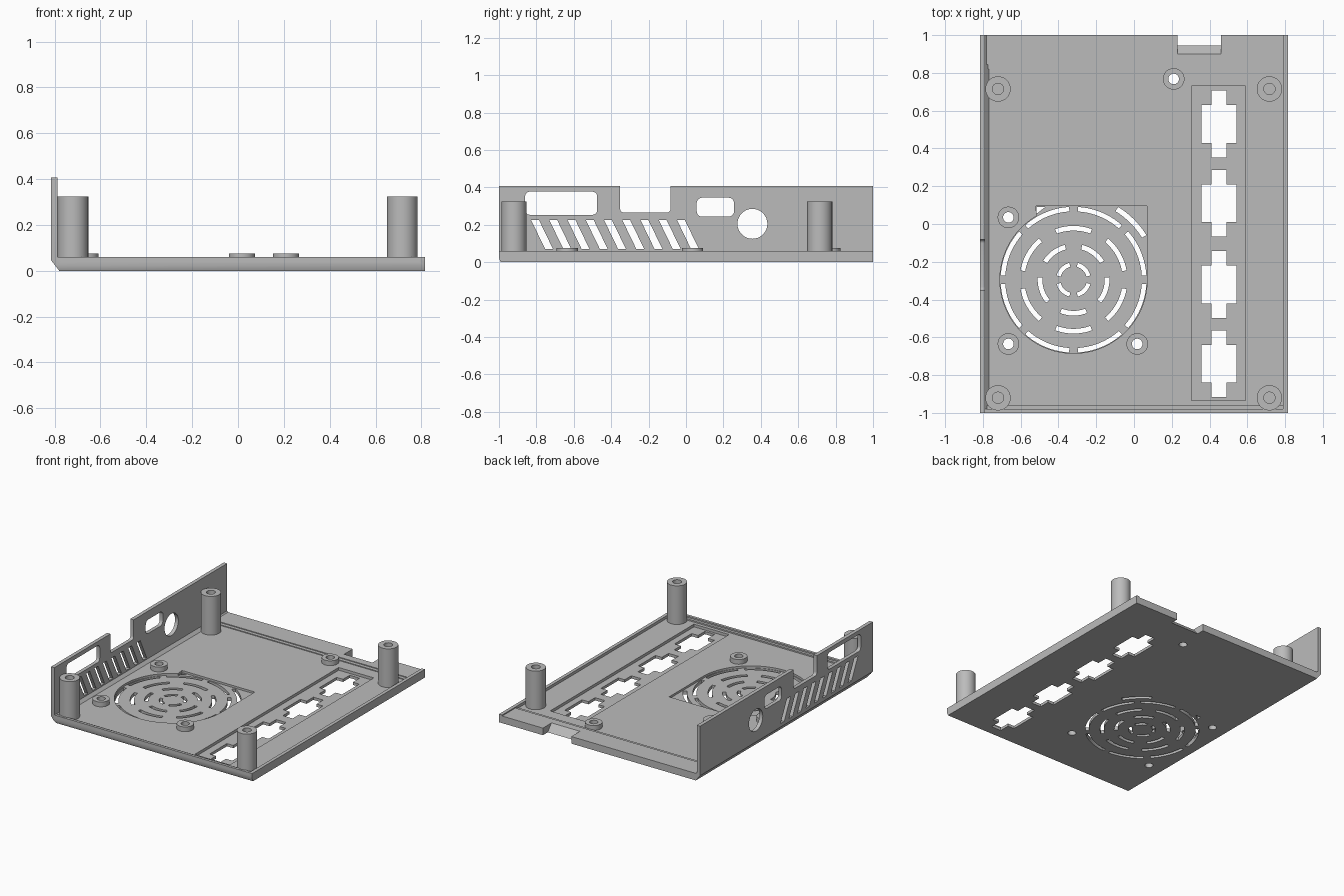
import bpy, bmesh, math
from mathutils import Vector

if "Cube" in bpy.data.objects:
    bpy.data.objects.remove(bpy.data.objects["Cube"])

grey = bpy.data.materials.new("plastic_grey")
grey.diffuse_color = (0.5, 0.5, 0.5, 1)
grey.use_nodes = True
grey.node_tree.nodes["Principled BSDF"].inputs["Base Color"].default_value = grey.diffuse_color


def finish(name, bm):
    bmesh.ops.recalc_face_normals(bm, faces=bm.faces[:])
    me = bpy.data.meshes.new(name)
    bm.to_mesh(me)
    bm.free()
    me.materials.append(grey)
    ob = bpy.data.objects.new(name, me)
    bpy.context.collection.objects.link(ob)
    return ob


def prisms(name, outlines, axis, lo, hi):
    """Extrude 2D outlines along an axis (x: yz outline, y: xz, z: xy)."""
    bm = bmesh.new()
    place = {"x": lambda a, b, t: (t, a, b), "y": lambda a, b, t: (a, t, b),
             "z": lambda a, b, t: (a, b, t)}[axis]
    for pts in outlines:
        low = [bm.verts.new(place(a, b, lo)) for a, b in pts]
        high = [bm.verts.new(place(a, b, hi)) for a, b in pts]
        bm.faces.new(low)
        bm.faces.new(high)
        n = len(pts)
        for i in range(n):
            j = (i + 1) % n
            bm.faces.new((low[i], low[j], high[j], high[i]))
    return finish(name, bm)


def cut(targets, cutter):
    for ob in targets:
        mod = ob.modifiers.new("cut", "BOOLEAN")
        mod.operation, mod.solver, mod.object = "DIFFERENCE", "EXACT", cutter
        bpy.context.view_layer.objects.active = ob
        bpy.ops.object.modifier_apply(modifier=mod.name)
    bpy.data.objects.remove(cutter)


def arc(cx, cy, r, a0, a1, n):
    return [(cx + r * math.cos(math.radians(a0 + (a1 - a0) * i / n)),
             cy + r * math.sin(math.radians(a0 + (a1 - a0) * i / n))) for i in range(n + 1)]


def circle(cx, cy, r, n=32):
    return arc(cx, cy, r, 0, 360, n)[:-1]


def slot(cx, cy, r0, r1, mid, span):
    a, b = mid - span / 2, mid + span / 2
    return arc(cx, cy, r1, a, b, 10) + arc(cx, cy, r0, b, a, 10)


def rect(x0, x1, y0, y1):
    return [(x0, y0), (x1, y0), (x1, y1), (x0, y1)]


def round_rect(x0, x1, y0, y1, r):
    return (arc(x1 - r, y1 - r, r, 0, 90, 5) + arc(x0 + r, y1 - r, r, 90, 180, 5)
            + arc(x0 + r, y0 + r, r, 180, 270, 5) + arc(x1 - r, y0 + r, r, 270, 360, 5))


def lathe(name, profile, x, y):
    bm = bmesh.new()
    vs = [bm.verts.new((r, 0, z)) for r, z in profile]
    es = [bm.edges.new(p) for p in zip(vs, vs[1:])]
    bmesh.ops.spin(bm, geom=vs + es, cent=(0, 0, 0), axis=(0, 0, 1),
                   angle=math.tau, steps=32)
    bmesh.ops.remove_doubles(bm, verts=bm.verts[:], dist=1e-4)
    bmesh.ops.translate(bm, verts=bm.verts[:], vec=Vector((x, y, 0)))
    return finish(name, bm)


# Tray: floor, right rim and tall left wall from one section
FLOOR, RIM = 0.04, 0.06
tray = prisms("tray", [[(-0.78, 0), (0.815, 0), (0.815, RIM), (0.79, RIM), (0.79, FLOOR),
                        (-0.768, FLOOR), (-0.788, RIM), (-0.788, 0.407), (-0.815, 0.407),
                        (-0.815, 0.045)]], "y", -1, 1)

# Stepped front lip and rear ledge
front_lip = prisms("front_lip", [[(-1, 0.03), (-0.96, 0.03), (-0.96, 0.05), (-0.98, 0.05),
                                  (-0.98, RIM), (-1, RIM)]], "x", -0.79, 0.814)
rear_ledge = prisms("rear_ledge", [[(0.82, 0.03), (1, 0.03), (1, 0.052), (0.845, 0.052),
                                    (0.845, 0.046), (0.82, 0.046)]], "x", -0.79, 0.8)

# Chamfer under the front edge, sloped notch in the rear edge
cut([tray], prisms("chamfer_cutter", [[(-1.05, -0.1), (-0.985, -0.01), (-0.99, 0),
                                       (-1, 0.022), (-1.05, 0.132)]], "x", -1, 1))
cut([tray, rear_ledge], prisms("notch_cutter", [[(0.9, 0.052), (0.945, 0), (0.945, -0.1),
                                                 (1.1, -0.1), (1.1, 0.1), (0.9, 0.1)]],
                               "x", 0.23, 0.46))

# Recessed panel with four cross-shaped openings
cut([tray], prisms("panel_cutter", [rect(0.305, 0.59, -0.935, 0.73)], "z", 0.02, 0.2))
crosses = []
for cy in (0.53, 0.11, -0.32, -0.74):
    quarter = [(0.04, 0.177), (0.04, 0.1), (0.092, 0.1)]
    pts = []
    for sx, sy in ((1, 1), (1, -1), (-1, -1), (-1, 1)):
        q = quarter if sx * sy > 0 else quarter[::-1]
        pts += [(0.45 + sx * a, cy + sy * b) for a, b in q]
    crosses.append(pts)
cut([tray], prisms("cross_cutter", crosses, "z", -0.1, 0.2))

# Fan grille: shallow recess, then rings of arc slots
FX, FY = -0.32, -0.295
cut([tray], prisms("fan_recess_cutter", [arc(FX, FY, 0.39, 120, 360, 48)
                                         + [(0.07, 0.095), (-0.52, 0.095)]], "z", 0.025, 0.2))
slots = []
for r0, r1, count, start, span in ((0.362, 0.386, 8, 22.5, 38), (0.26, 0.285, 6, 30, 40),
                                   (0.165, 0.19, 5, 54, 44), (0.07, 0.092, 4, 45, 62)):
    slots += [slot(FX, FY, r0, r1, start + 360 * i / count, span) for i in range(count)]
slots.append(slot(FX, FY, 0.425, 0.452, 45, 27))
slots.append([(-0.515, 0.09), (-0.515, 0.055), (-0.47, 0.09)])
cut([tray], prisms("fan_slot_cutter", slots, "z", -0.1, 0.2))

# Left wall: port openings, top notch and slanted vents
ports = [round_rect(-0.86, -0.475, 0.253, 0.377, 0.025),
         round_rect(-0.352, -0.082, 0.265, 0.6, 0.02),
         round_rect(0.057, 0.257, 0.243, 0.345, 0.03),
         circle(0.355, 0.205, 0.08)]
for i in range(9):
    y = -0.828 + 0.0975 * i
    ports.append([(y, 0.225), (y + 0.042, 0.225), (y + 0.117, 0.07), (y + 0.075, 0.07)])
cut([tray], prisms("port_cutter", ports, "x", -0.9, -0.7))

# Screw bosses with through holes
boss_spots = [(-0.665, 0.035), (-0.665, -0.635), (0.017, -0.635), (0.21, 0.768)]
cut([tray], prisms("screw_cutter", [circle(x, y, 0.028) for x, y in boss_spots],
                   "z", -0.1, 0.2))
bosses = [lathe("screw_boss", [(0.028, 0.03), (0.057, 0.03), (0.057, 0.075),
                               (0.028, 0.075), (0.028, 0.03)], x, y) for x, y in boss_spots]

# Corner posts with blind holes
posts = [lathe("corner_post", [(0, 0.03), (0.067, 0.03), (0.067, 0.323), (0.03, 0.323),
                               (0.03, 0.08), (0, 0.08)], x, y)
         for x in (-0.72, 0.717) for y in (-0.92, 0.715)]

bpy.ops.object.select_all(action="DESELECT")
for ob in [tray] + bosses + posts:
    ob.select_set(True)
bpy.context.view_layer.objects.active = tray
bpy.ops.object.shade_smooth_by_angle(angle=math.radians(30))
